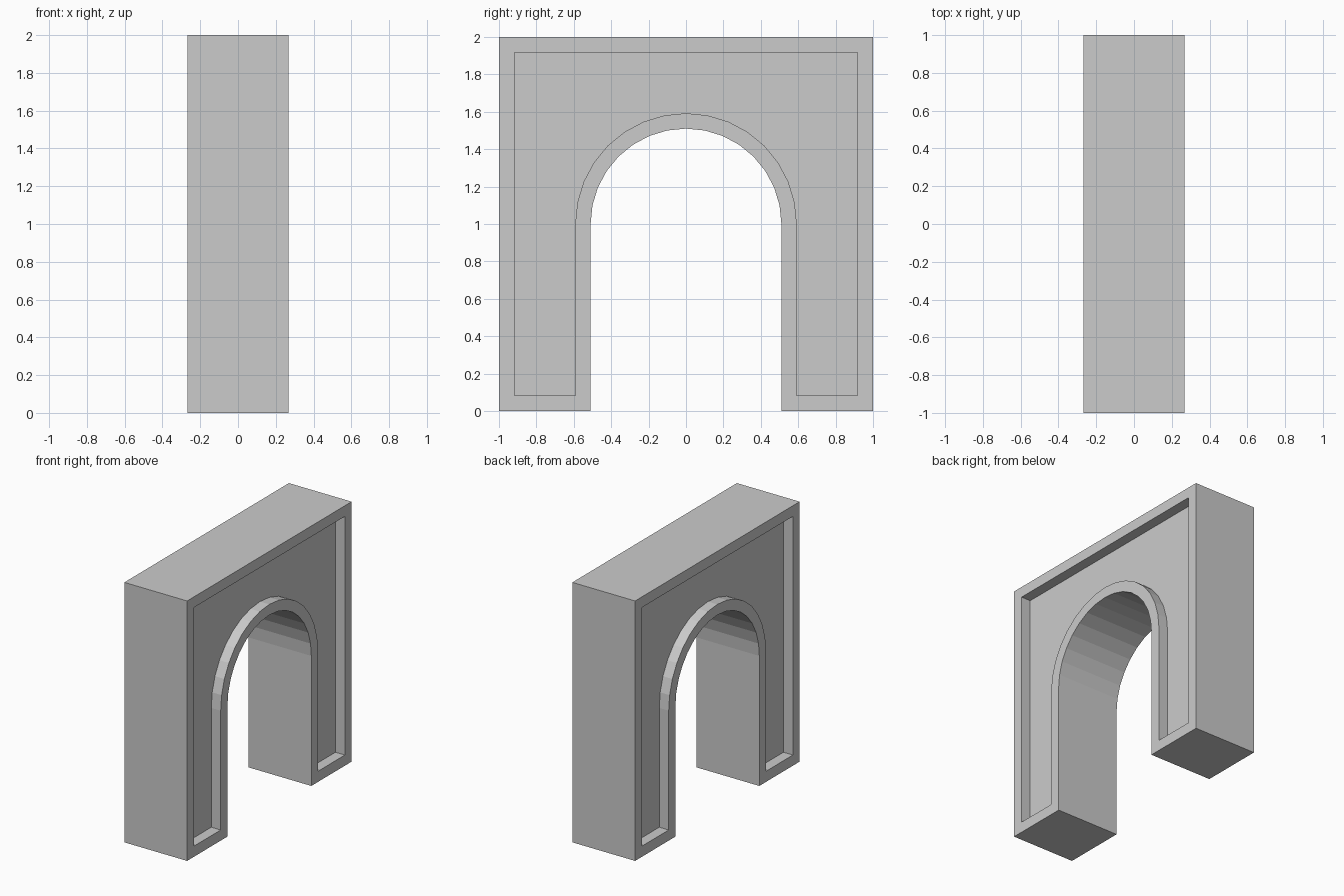
import bpy, bmesh, math

if "Cube" in bpy.data.objects:
    bpy.data.objects.remove(bpy.data.objects["Cube"])

HALF_X, RIM, DEPTH = 0.267, 0.082, 0.08
RADIUS, SPRING, SEGS = 0.51, 1.0, 16


def outline(inset):
    """Arch profile (y, z), shrunk inward evenly by inset."""
    w, r = 1 - inset, RADIUS + inset
    pts = [(-r, inset), (-w, inset), (-w, 2 - inset), (w, 2 - inset), (w, inset), (r, inset)]
    for i in range(SEGS + 1):
        a = math.pi * i / SEGS
        pts.append((r * math.cos(a), SPRING + r * math.sin(a)))
    return pts


bm = bmesh.new()


def loop(x, inset):
    return [bm.verts.new((x, y, z)) for y, z in outline(inset)]


# Successive profiles: recess floor, rim and outer wall, through to the other side
loops = [loop(-HALF_X + DEPTH, RIM), loop(-HALF_X, RIM), loop(-HALF_X, 0),
         loop(HALF_X, 0), loop(HALF_X, RIM), loop(HALF_X - DEPTH, RIM)]
for a, b in zip(loops, loops[1:]):
    for i in range(len(a)):
        j = (i + 1) % len(a)
        bm.faces.new((a[i], a[j], b[j], b[i]))

# Recessed panels on both sides
bm.faces.new(loops[0])
bm.faces.new(loops[-1])
bmesh.ops.recalc_face_normals(bm, faces=bm.faces[:])

mesh = bpy.data.meshes.new("arch_wall")
bm.to_mesh(mesh)
bm.free()
bpy.context.collection.objects.link(bpy.data.objects.new("arch_wall", mesh))
